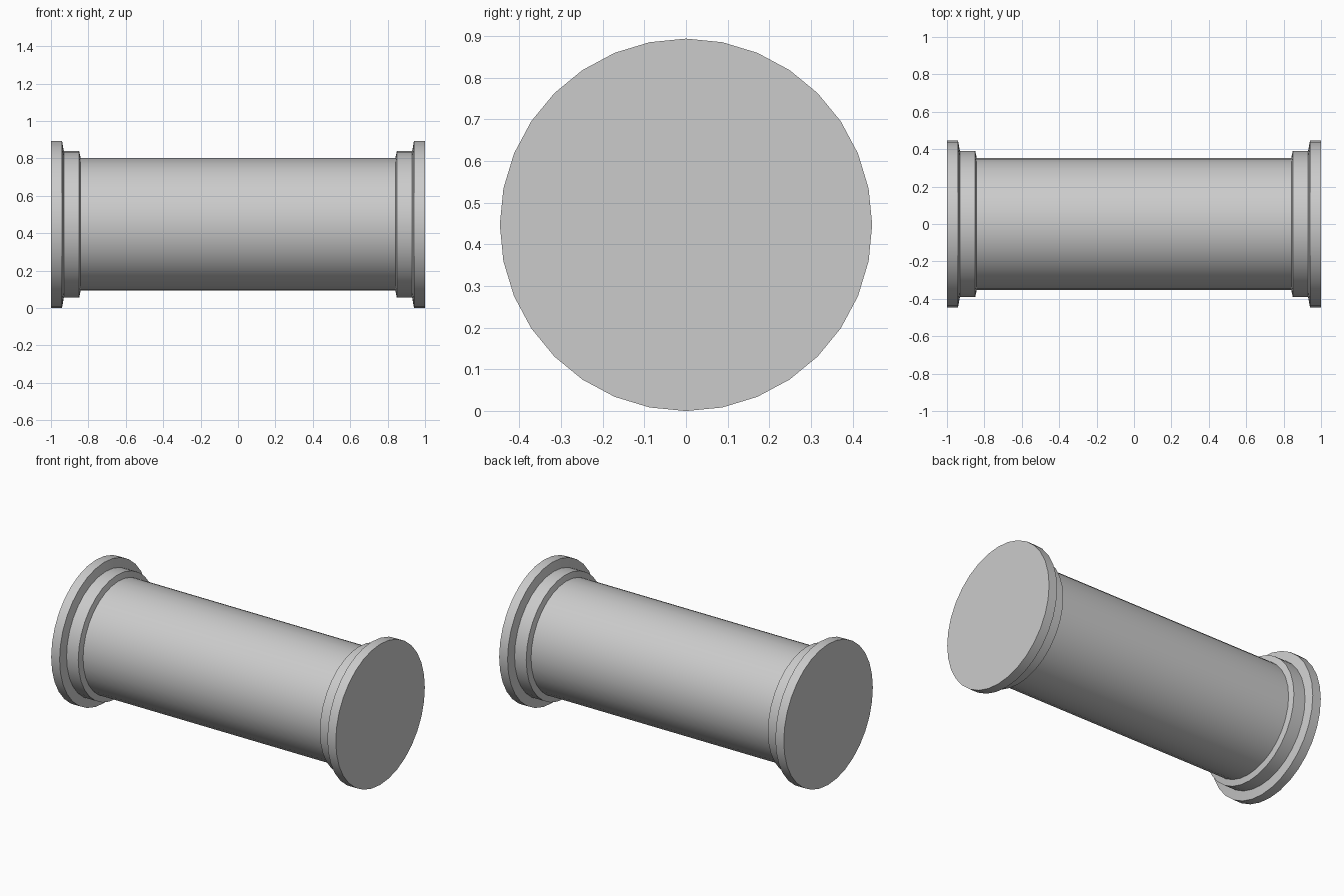
import bpy, bmesh, math

if "Cube" in bpy.data.objects:
    bpy.data.objects.remove(bpy.data.objects["Cube"])

SIDES = 32
AXIS_Z = 0.447


def lathe(name, profile, cap=False, mirror=False):
    """Revolve (x, radius) points around the horizontal x axis."""
    bm = bmesh.new()
    s = -1 if mirror else 1
    rings = []
    for x, r in profile:
        rings.append([bm.verts.new((s * x,
                                    r * math.sin(2 * math.pi * i / SIDES),
                                    AXIS_Z + r * math.cos(2 * math.pi * i / SIDES)))
                      for i in range(SIDES)])
    for a, b in zip(rings, rings[1:]):
        for i in range(SIDES):
            j = (i + 1) % SIDES
            # winding chosen so that normals point outward
            quad = (a[i], b[i], b[j], a[j])
            bm.faces.new(quad if s * (b[0].co.x - a[0].co.x) * s > 0 else quad[::-1])
    if cap:
        face = bm.faces.new(rings[-1])
        face.normal_update()
        if face.normal.x * s < 0:
            face.normal_flip()
    # make sure side faces look away from the axis or along it toward the middle
    bm.normal_update()
    for f in bm.faces:
        c = f.calc_center_median()
        if len(f.verts) == 4 and f.normal.y * c.y + f.normal.z * (c.z - AXIS_Z) < 0:
            f.normal_flip()
    mesh = bpy.data.meshes.new(name)
    bm.to_mesh(mesh)
    bm.free()
    obj = bpy.data.objects.new(name, mesh)
    bpy.context.collection.objects.link(obj)
    bpy.ops.object.select_all(action='DESELECT')
    obj.select_set(True)
    bpy.context.view_layer.objects.active = obj
    bpy.ops.object.shade_smooth_by_angle(angle=math.radians(30))
    return obj


# straight pipe between the collars
lathe("pipe_body", [(-0.841, 0.354), (0.841, 0.354)])

# stepped collar and flange with a closed end face, at both ends
end_profile = [(0.841, 0.354), (0.849, 0.391), (0.931, 0.391),
               (0.941, 0.447), (1.0, 0.447)]
lathe("right_flange", end_profile, cap=True)
lathe("left_flange", end_profile, cap=True, mirror=True)
